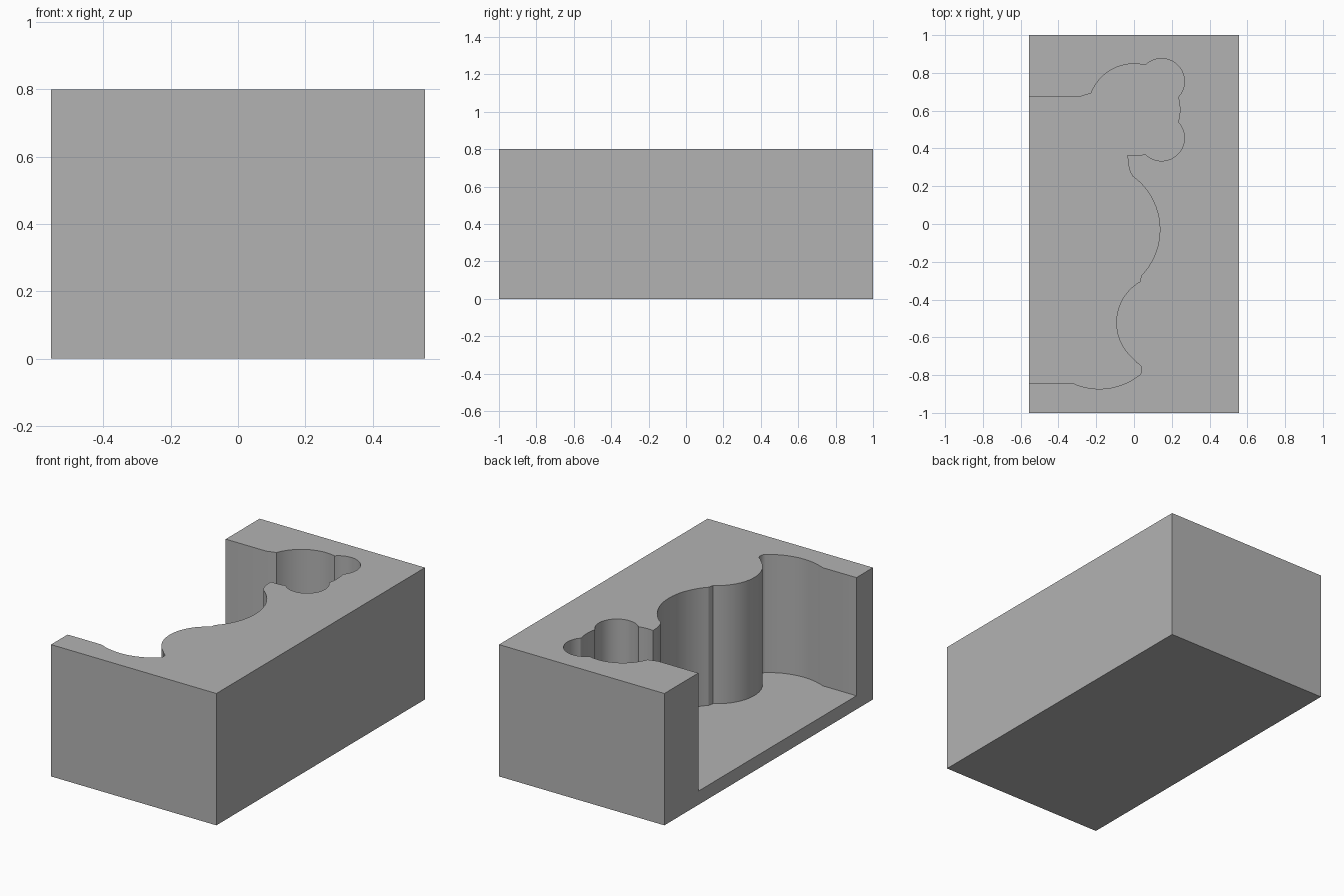
import bpy
import bmesh
from math import cos, sin, radians

cube = bpy.data.objects.get("Cube")
if cube:
    bpy.data.objects.remove(cube, do_unlink=True)

WIDTH, LENGTH, HEIGHT, FLOOR = 1.11, 2.0, 0.8, 0.083

grey = bpy.data.materials.new("plain_grey")
grey.use_nodes = True
grey.diffuse_color = (0.45, 0.45, 0.45, 1)
grey.node_tree.nodes["Principled BSDF"].inputs["Base Color"].default_value = grey.diffuse_color


def arc(cx, cy, r, start, end):
    """Points along an arc, angles in degrees."""
    steps = max(3, round(abs(end - start) / 5))
    angles = [radians(start + (end - start) * i / steps) for i in range(steps + 1)]
    return [(cx + r * cos(a), cy + r * sin(a)) for a in angles]


def prism(name, outline, bottom, top):
    """Extrude a flat outline between two heights."""
    bm = bmesh.new()
    face = bm.faces.new([bm.verts.new((x, y, bottom)) for x, y in outline])
    side = bmesh.ops.extrude_face_region(bm, geom=[face])["geom"]
    verts = [v for v in side if isinstance(v, bmesh.types.BMVert)]
    bmesh.ops.translate(bm, verts=verts, vec=(0, 0, top - bottom))
    bmesh.ops.recalc_face_normals(bm, faces=bm.faces)
    mesh = bpy.data.meshes.new(name)
    bm.to_mesh(mesh)
    bm.free()
    mesh.materials.append(grey)
    obj = bpy.data.objects.new(name, mesh)
    bpy.context.collection.objects.link(obj)
    return obj


# Solid block
w, l = WIDTH / 2, LENGTH / 2
block = prism("block", [(-w, -l), (w, -l), (w, l), (-w, l)], 0, HEIGHT)

# Pocket outline, open on the right side
ring = (0, 0.605, 0.243)
outline = [(-1, 0.675), (-0.283, 0.675)]
outline += arc(*ring, 159, 76)
outline += arc(0.146, 0.755, 0.121, 135, -42)      # back lobe
outline += arc(*ring, 15, -15)
outline += arc(0.146, 0.455, 0.121, 42, -135)      # front lobe
outline += arc(*ring, -76, -98)
outline += [(-0.032, 0.32), (-0.022, 0.28)]        # neck
outline += arc(-0.213, -0.03, 0.35, 54, -44)       # belly
outline += arc(0.156, -0.522, 0.25, 120, 231)      # scoop
outline += arc(0.003, -0.772, 0.038, 70, -50)      # rounded tip
outline += arc(-0.183, -0.53, 0.343, -58, -115)    # shallow base
outline += [(-1, -0.842)]

cutter = prism("pocket_cutter", outline, FLOOR, HEIGHT + 0.2)
cutter.hide_render = True

# Cut the pocket and drop the cutter
cut = block.modifiers.new("pocket", "BOOLEAN")
cut.operation = "DIFFERENCE"
cut.solver = "EXACT"
cut.object = cutter
bpy.ops.object.select_all(action="DESELECT")
block.select_set(True)
bpy.context.view_layer.objects.active = block
bpy.ops.object.modifier_apply(modifier=cut.name)
bpy.data.objects.remove(cutter, do_unlink=True)
bpy.ops.object.shade_smooth_by_angle(angle=radians(25))
